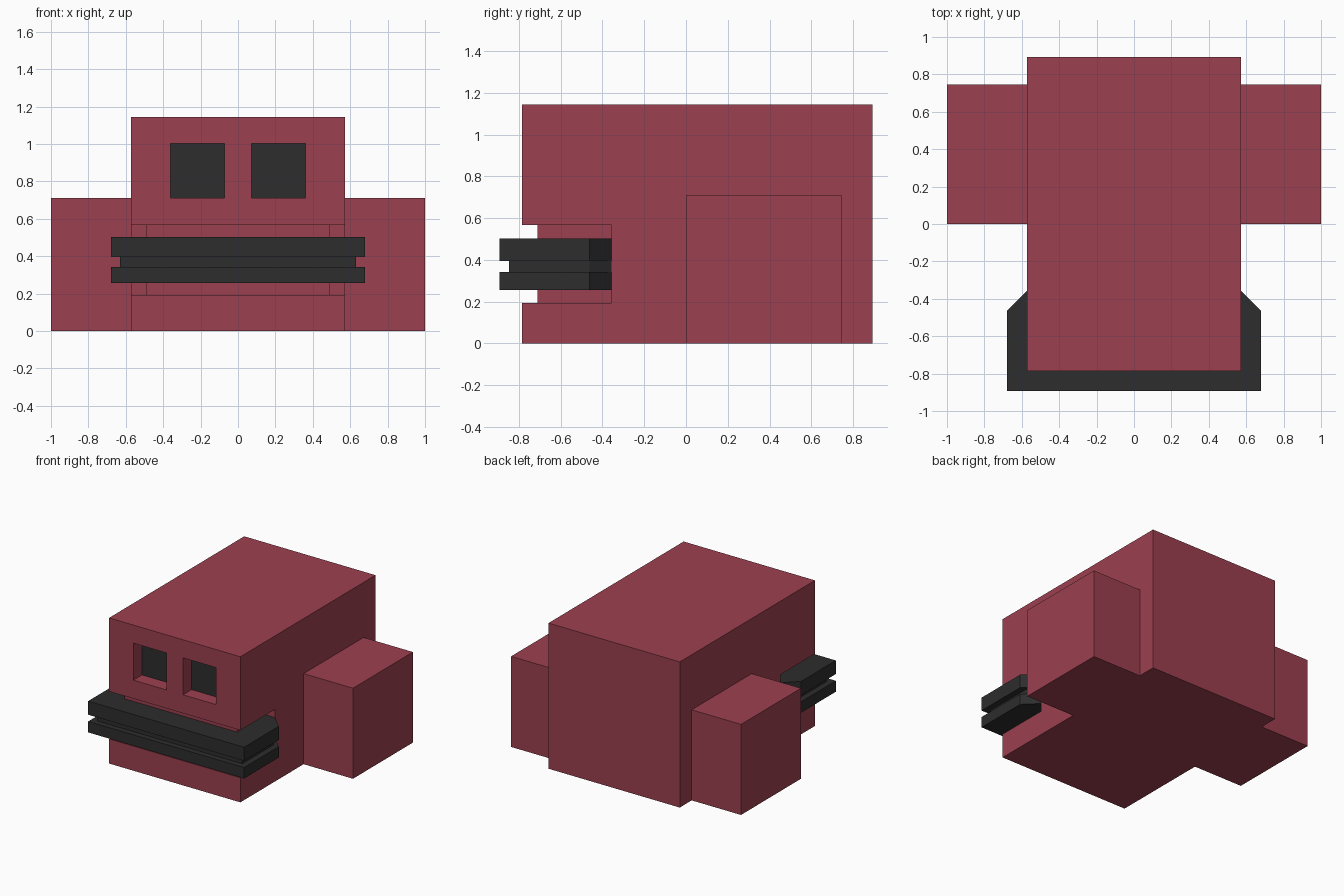
import bpy
import bmesh

default = bpy.data.objects.get("Cube")
if default:
    bpy.data.objects.remove(default, do_unlink=True)


def make_material(name, color):
    mat = bpy.data.materials.new(name)
    mat.use_nodes = True
    mat.diffuse_color = color
    mat.node_tree.nodes["Principled BSDF"].inputs["Base Color"].default_value = color
    return mat


RED = make_material("dusky red", (0.333, 0.051, 0.08, 1))
BLACK = make_material("charcoal", (0.026, 0.026, 0.026, 1))


def prism(name, outline, z0, z1, mat):
    """Extrude an outline in the xy plane from z0 up to z1."""
    bm = bmesh.new()
    base = bm.faces.new([bm.verts.new((x, y, z0)) for x, y in outline])
    top = bmesh.ops.extrude_face_region(bm, geom=[base])["geom"]
    for v in top:
        if isinstance(v, bmesh.types.BMVert):
            v.co.z = z1
    bmesh.ops.recalc_face_normals(bm, faces=bm.faces)
    mesh = bpy.data.meshes.new(name)
    bm.to_mesh(mesh)
    bm.free()
    mesh.materials.append(mat)
    obj = bpy.data.objects.new(name, mesh)
    bpy.context.collection.objects.link(obj)
    return obj


def box(name, x0, x1, y0, y1, z0, z1, mat):
    return prism(name, [(x0, y0), (x1, y0), (x1, y1), (x0, y1)], z0, z1, mat)


def mirrored(half):
    """Close a right-half path into a symmetric outline."""
    return half + [(-x, y) for x, y in reversed(half)]


# Main body
FRONT, BACK, HALF = -0.786, 0.893, 0.571
CORE_X, CORE_Y, SLOT_END = 0.49, -0.712, -0.357
EYE_Y = FRONT + 0.107
body = box("body", -HALF, HALF, FRONT, BACK, 0, 1.145, RED)

# Cutters: wrap-around mouth slot and eye sockets
slot = mirrored([(CORE_X, CORE_Y), (CORE_X, SLOT_END), (0.8, SLOT_END), (0.8, -1)])
cutters = [prism("mouth_cutter", slot, 0.193, 0.567, RED)]
for side in (-1, 1):
    x0, x1 = sorted((side * 0.071, side * 0.36))
    cutters.append(box("eye_cutter", x0, x1, -1, EYE_Y, 0.712, 1.003, RED))

for cutter in cutters:
    mod = body.modifiers.new("cut", "BOOLEAN")
    mod.operation = "DIFFERENCE"
    mod.solver = "EXACT"
    mod.object = cutter
bpy.context.view_layer.update()
graph = bpy.context.evaluated_depsgraph_get()
cut_mesh = bpy.data.meshes.new_from_object(body.evaluated_get(graph))
body.modifiers.clear()
body.data = cut_mesh
for cutter in cutters:
    bpy.data.objects.remove(cutter, do_unlink=True)

# Dark eyes at the bottom of the sockets
cut_mesh.materials.clear()
cut_mesh.materials.append(RED)
cut_mesh.materials.append(BLACK)
for face in cut_mesh.polygons:
    is_eye = face.normal.y < -0.9 and abs(face.center.y - EYE_Y) < 0.01
    face.material_index = int(is_eye)

# Side feet
for name, side in (("right_foot", -1), ("left_foot", 1)):
    x0, x1 = sorted((side * HALF, side * 1.0))
    box(name, x0, x1, 0, 0.745, 0, 0.712, RED)


# Bill: two protruding lips with a narrower band between them
def bill_layer(name, half_x, front, z0, z1):
    outline = mirrored([(CORE_X, CORE_Y), (CORE_X, SLOT_END), (HALF, SLOT_END),
                        (half_x, -0.462), (half_x, front)])
    prism(name, outline, z0, z1, BLACK)


bill_layer("lower_lip", 0.678, -0.893, 0.257, 0.343)
bill_layer("mouth_band", 0.63, -0.848, 0.343, 0.396)
bill_layer("upper_lip", 0.678, -0.893, 0.396, 0.503)
